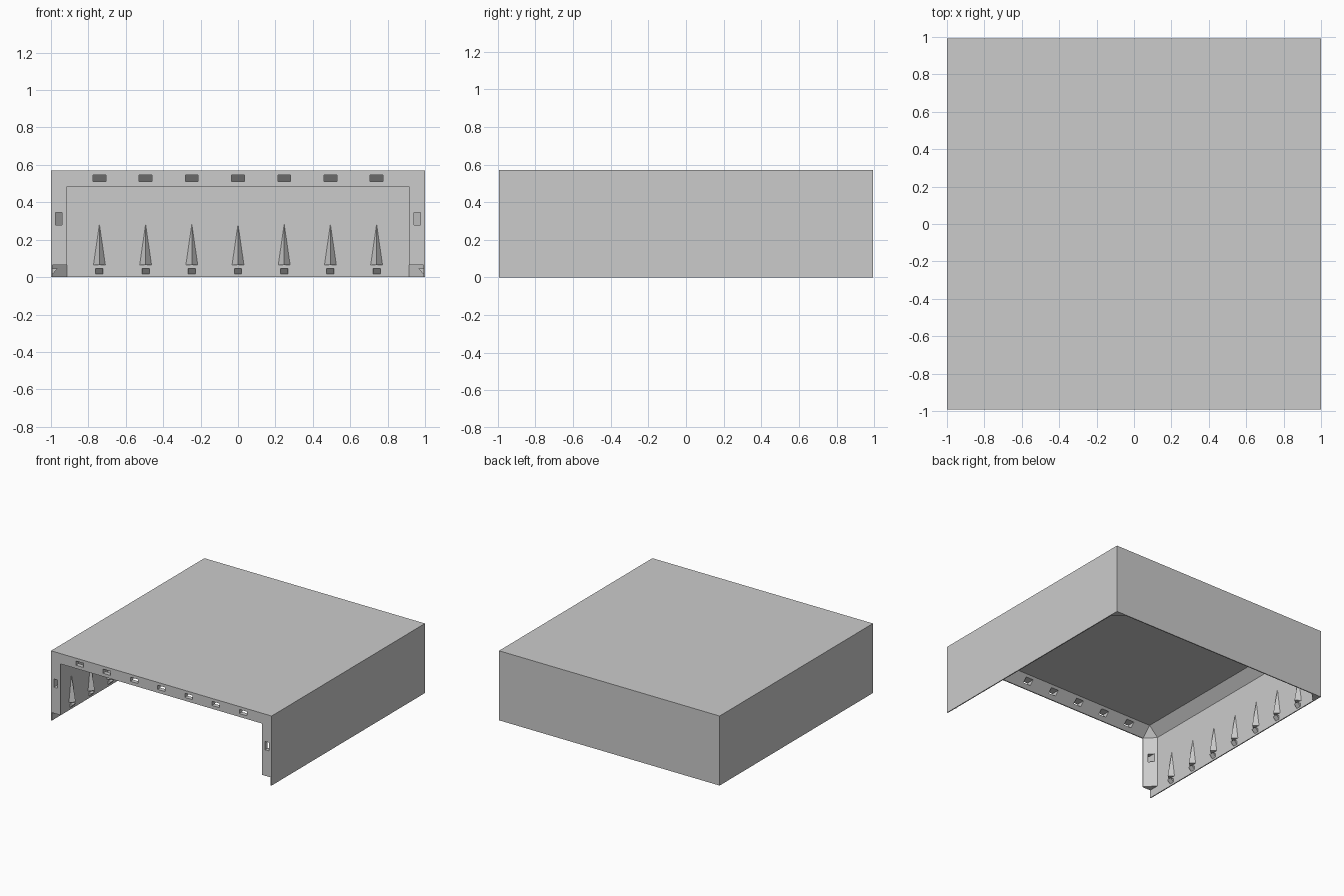
import bpy, bmesh
from math import pi
from mathutils import Matrix, Vector

cube = bpy.data.objects.get("Cube")
if cube:
    bpy.data.objects.remove(cube, do_unlink=True)

HALF_X, HALF_Y, HEIGHT = 1.0, 0.993, 0.57
WALL, CHAMFER = 0.008, 0.077
FRAME = WALL + CHAMFER          # visible width of the front frame
LIP = 0.065                     # height where frame and ribs start
SPACING = 0.247
STATIONS = [i * SPACING for i in range(-3, 4)]

grey = bpy.data.materials.new("light grey")
grey.use_nodes = True
grey.diffuse_color = (0.6, 0.6, 0.6, 1)
grey.node_tree.nodes["Principled BSDF"].inputs["Base Color"].default_value = (0.6, 0.6, 0.6, 1)


def finish(name, bm):
    bmesh.ops.recalc_face_normals(bm, faces=bm.faces)
    mesh = bpy.data.meshes.new(name)
    bm.to_mesh(mesh)
    bm.free()
    mesh.materials.append(grey)
    obj = bpy.data.objects.new(name, mesh)
    bpy.context.collection.objects.link(obj)
    return obj


def add_box(bm, low, high):
    low, high = Vector(low), Vector(high)
    matrix = Matrix.Translation((low + high) / 2) @ Matrix.Diagonal((*(high - low), 1))
    bmesh.ops.create_cube(bm, size=1, matrix=matrix)


def add_hull(bm, points, matrix):
    verts = [bm.verts.new(matrix @ Vector(p)) for p in points]
    bmesh.ops.convex_hull(bm, input=verts)


def cut(target, cutter):
    cutter.hide_render = True
    mod = target.modifiers.new("cut", 'BOOLEAN')
    mod.operation = 'DIFFERENCE'
    mod.solver = 'EXACT'
    mod.object = cutter
    bpy.context.view_layer.objects.active = target
    bpy.ops.object.modifier_apply(modifier=mod.name)
    bpy.data.objects.remove(cutter, do_unlink=True)


# Outer cover
bm = bmesh.new()
add_box(bm, (-HALF_X, -HALF_Y, 0), (HALF_X, HALF_Y, HEIGHT))
cover = finish("cover", bm)

# Cavity with chamfered corners and roof edges, open below
in_x, in_y = HALF_X - WALL, HALF_Y - WALL
bm = bmesh.new()
add_box(bm, (-in_x, -in_y, -0.3), (in_x, in_y, HEIGHT - WALL))
edges = [e for e in bm.edges if max(v.co.z for v in e.verts) > 0]
bmesh.ops.bevel(bm, geom=edges, offset=CHAMFER, segments=1, affect='EDGES')
cut(cover, finish("cavity_cutter", bm))

# Front opening
bm = bmesh.new()
add_box(bm, (FRAME - HALF_X, -1.2, -0.2), (HALF_X - FRAME, -0.8, HEIGHT - FRAME))
cut(cover, finish("opening_cutter", bm))

# Clearance under the front frame posts
bm = bmesh.new()
add_box(bm, (-in_x, -1.2, -0.2), (in_x, -0.85, LIP))
cut(cover, finish("post_foot_cutter", bm))

# Slots through the front frame
bm = bmesh.new()
for x in STATIONS:
    add_box(bm, (x - 0.034, -1.1, 0.512), (x + 0.034, -0.85, 0.546))
for side in (-1, 1):
    x = side * 0.958
    add_box(bm, (x - 0.017, -1.1, 0.278), (x + 0.017, -0.85, 0.346))
cut(cover, finish("slot_cutter", bm))

# Tapered ribs and snap tabs inside the back and both side walls
for wall, angle, face in (("back", 0, in_y), ("left", -pi / 2, in_x), ("right", pi / 2, in_x)):
    ribs, tabs = bmesh.new(), bmesh.new()
    root = face + WALL / 2
    for x in STATIONS:
        place = Matrix.Rotation(angle, 4, 'Z') @ Matrix.Translation((x, 0, 0))
        add_hull(ribs, [(-0.035, root, LIP), (0.035, root, LIP),
                        (0, face - 0.04, LIP), (0, root, 0.305)], place)
        add_hull(tabs, [(s * 0.02, y, z) for s in (-1, 1)
                        for y, z in ((root, 0.012), (root, 0.045), (face - 0.028, 0.045))], place)
    finish(wall + "_ribs", ribs)
    finish(wall + "_snap_tabs", tabs)
